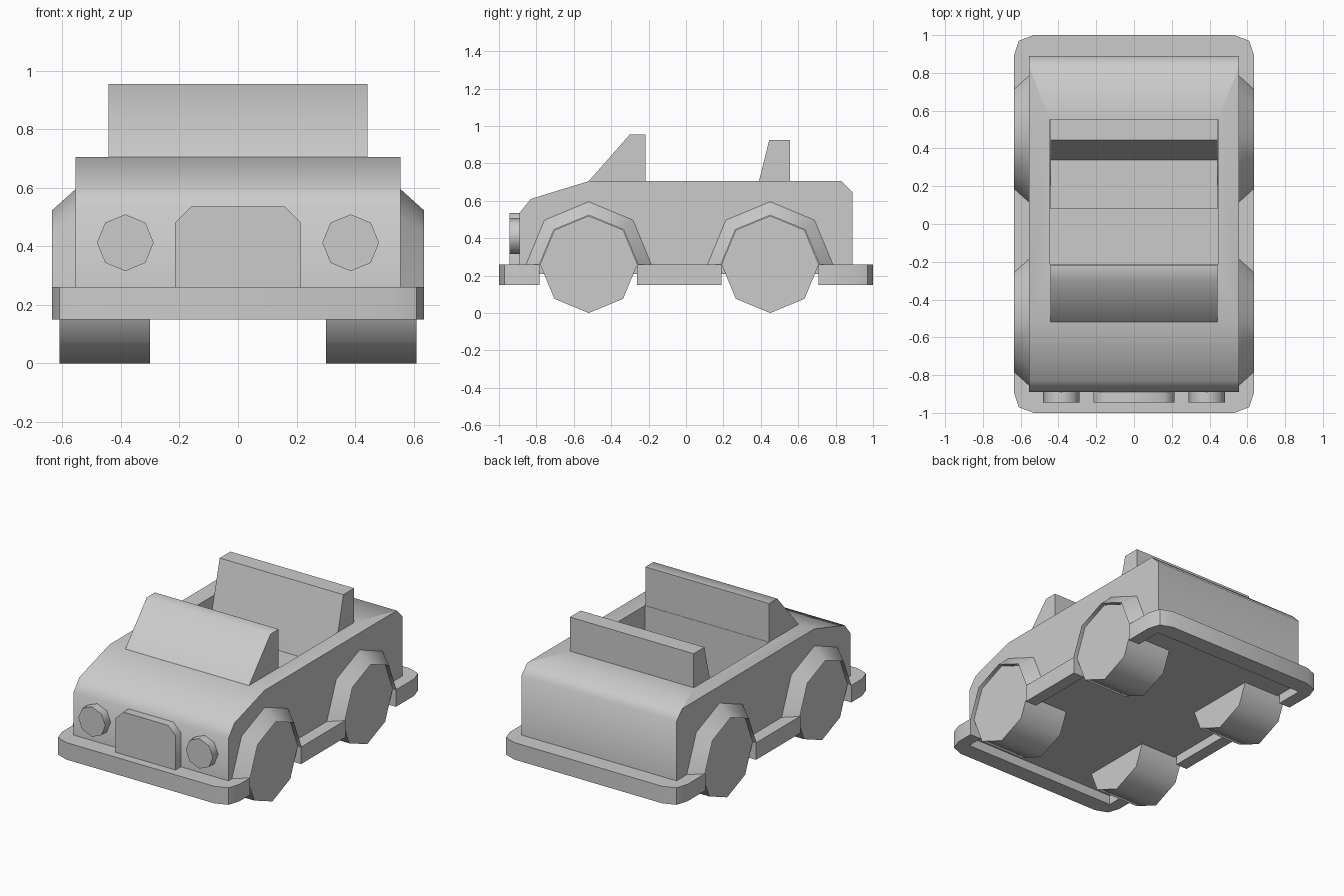
import bpy, bmesh, math

if "Cube" in bpy.data.objects:
    bpy.data.objects.remove(bpy.data.objects["Cube"])

grey = bpy.data.materials.new("light grey")
grey.diffuse_color = (0.6, 0.6, 0.6, 1)
grey.use_nodes = True
grey.node_tree.nodes["Principled BSDF"].inputs["Base Color"].default_value = grey.diffuse_color


def finish(name, bm, angle=50, mirror=False):
    bmesh.ops.recalc_face_normals(bm, faces=bm.faces)
    mesh = bpy.data.meshes.new(name)
    bm.to_mesh(mesh)
    bm.free()
    mesh.materials.append(grey)
    obj = bpy.data.objects.new(name, mesh)
    bpy.context.collection.objects.link(obj)
    smooth(obj, angle)
    if mirror:
        obj.modifiers.new("mirror", 'MIRROR')
    return obj


def smooth(obj, angle=50):
    bpy.ops.object.select_all(action='DESELECT')
    obj.select_set(True)
    bpy.context.view_layer.objects.active = obj
    bpy.ops.object.shade_smooth_by_angle(angle=math.radians(angle))


def prism(name, pts, axis, lo, hi, angle=50, mirror=False):
    """Extrude a 2D outline along x, y or z from lo to hi."""
    place = {'x': lambda a, b, t: (t, a, b),
             'y': lambda a, b, t: (a, t, b),
             'z': lambda a, b, t: (a, b, t)}[axis]
    bm = bmesh.new()
    low = [bm.verts.new(place(a, b, lo)) for a, b in pts]
    high = [bm.verts.new(place(a, b, hi)) for a, b in pts]
    bm.faces.new(low)
    bm.faces.new(high)
    n = len(pts)
    for i in range(n):
        j = (i + 1) % n
        bm.faces.new((low[i], low[j], high[j], high[i]))
    return finish(name, bm, angle, mirror)


def octagon(cu, cv, r):
    return [(cu + r * math.cos(i * math.pi / 4), cv + r * math.sin(i * math.pi / 4))
            for i in range(8)]


# Body shell with the cockpit cut out
body = prism("body", [(-.89, .21), (-.89, .535), (-.83, .61), (-.52, .705),
                      (.83, .705), (.89, .645), (.89, .21)], 'x', -.555, .555)
cutter = prism("cockpit_cutter", [(-.215, .3), (.553, .3), (.553, 1), (-.215, 1)],
               'x', -.445, .445)
cut = body.modifiers.new("cockpit", 'BOOLEAN')
cut.operation = 'DIFFERENCE'
cut.solver = 'EXACT'
cut.object = cutter
bpy.context.view_layer.objects.active = body
bpy.ops.object.modifier_apply(modifier=cut.name)
bpy.data.objects.remove(cutter)
smooth(body)

# Windscreen and bench seat
prism("windscreen", [(-.52, .705), (-.30, .955), (-.217, .955), (-.217, .69), (-.5, .69)],
      'x', -.443, .443)
prism("seat", [(.555, .29), (.555, .925), (.445, .925), (.39, .705), (.34, .5),
               (.08, .5), (.08, .29)], 'x', -.443, .443, 60)

# Grille and headlights
prism("grille", [(-.215, .25), (-.215, .48), (-.16, .535), (.16, .535),
                 (.215, .48), (.215, .25)], 'y', -.945, -.88)
prism("headlight", octagon(.385, .412, .097), 'y', -.945, -.88, mirror=True)

# Bumpers wrapping the front and back corners, open underneath
for name, s, end in (("front_bumper", -1, .783), ("back_bumper", 1, .708)):
    half = [(.555, .89), (.555, end), (.635, end), (.635, .895), (.61, .97), (.53, 1)]
    outline = [(x, s * y) for x, y in half] + [(-x, s * y) for x, y in reversed(half)]
    prism(name, outline, 'z', .15, .26)
prism("side_step", [(.555, -.262), (.635, -.262), (.635, .19), (.555, .19)],
      'z', .15, .26, mirror=True)

# Wheels and flared wheel arches
for name, y in (("front", -.52), ("back", .45)):
    prism(name + "_wheel", octagon(y, .26, .26), 'x', .30, .61, mirror=True)
    bm = bmesh.new()
    rings = []
    for i in range(5):
        c, s = math.cos(i * math.pi / 4), math.sin(i * math.pi / 4)
        rings.append([bm.verts.new((x, y + r * c, .26 + r * s))
                      for x, r in ((.555, .335), (.635, .263), (.555, .263))])
    for a, b in zip(rings, rings[1:]):
        for k in range(3):
            m = (k + 1) % 3
            bm.faces.new((a[k], a[m], b[m], b[k]))
    bm.faces.new(rings[0])
    bm.faces.new(rings[-1])
    finish(name + "_wheel_arch", bm, mirror=True)
